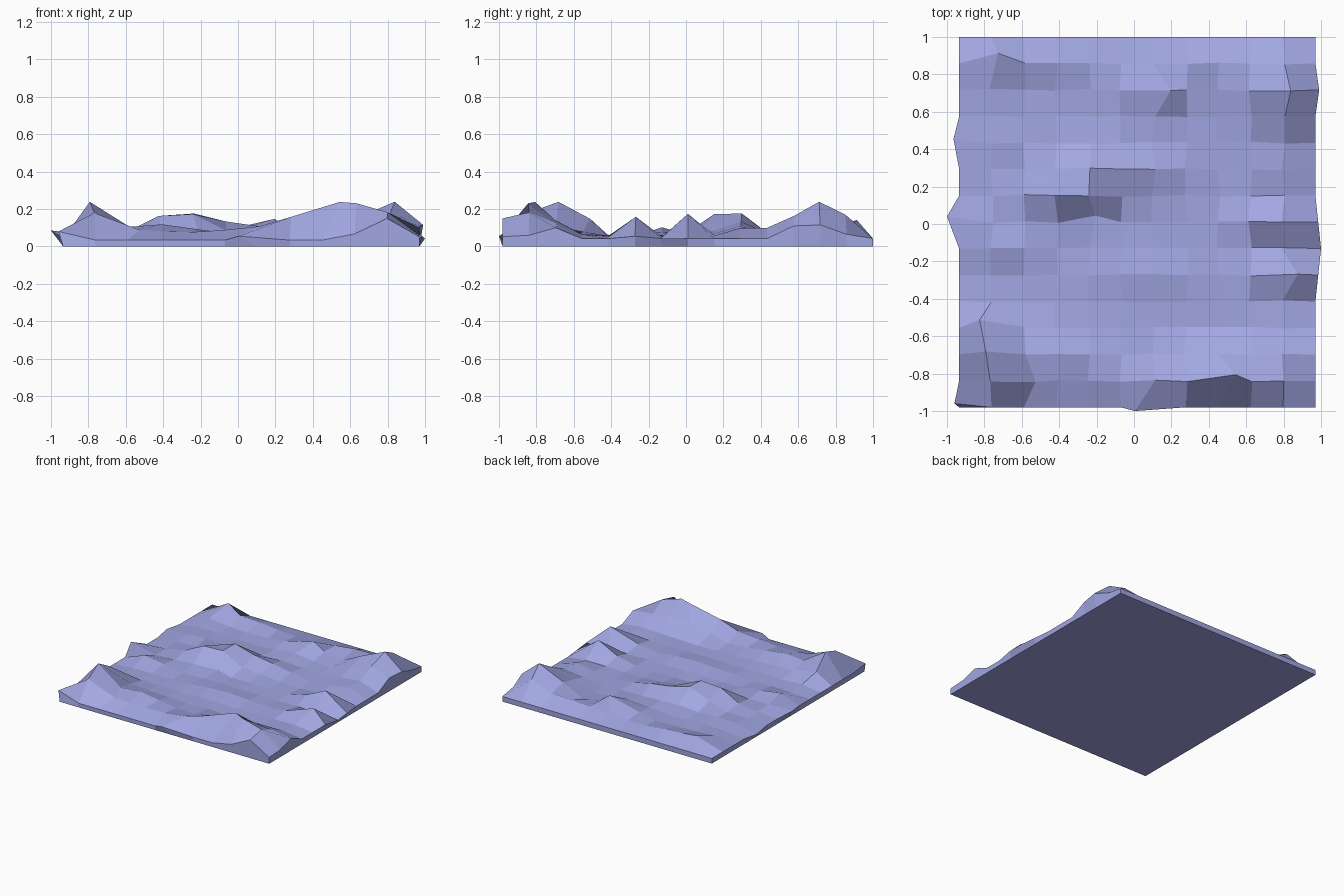
import bpy
import bmesh
import random

cube = bpy.data.objects.get("Cube")
if cube:
    bpy.data.objects.remove(cube, do_unlink=True)

random.seed(4)

# Grid layout of the ground
COLS, ROWS = 11, 14
LEFT, RIGHT = -0.935, 0.97
FRONT, BACK = -0.98, 1.0
FLOOR = 0.055

# Hills: column, row, summit height, reach in columns, reach in rows
HILLS = [
    (8, 1, .235, 2.4, 1.8), (9, 1, .23, 2.4, 2), (10, 1, .185, 2, 2.2),    # front right ridge
    (6, 1, .105, 1.5, 1),
    (1, 2, .235, 1.4, 2.1), (1, 1, .18, 1.2, 1),                         # front left peak
    (3, 2, .115, 3, 1.3), (2, 1, .09, 3, 1), (5, 1, .09, 3, 2),          # low front ridge
    (3, 8, .16, 1.4, 1.2), (4, 8, .17, 1.3, 1),                          # central hill
    (4, 9, .175, 2, 1.2), (5, 9, .135, 2.6, 1.3),
    (10, 7, .175, 1.4, 1), (10, 5, .155, 1.3, 1), (10, 9, .1, 1.3, 1.2),   # right side ridges
    (10, 12, .235, 2, 2.6), (6, 12, .145, 1.5, 1.5), (8, 13, .105, 3, 1.2),  # back hills
    (1, 13, .14, 2, 1.3), (3, 13, .09, 2, 1.2),
    (1, 6, .1, 2, 1), (2, 10, .075, 1.5, 1.5),                           # gentle swells
    (5, 5, .075, 2, 1.2), (6, 5, .08, 2, 1.2),
]

# Summits pushed off the regular grid
SHIFTS = {(8, 1): (.09, .03), (1, 2): (-.03, .02), (10, 12): (.05, 0),
          (1, 3): (-.06, .04), (6, 12): (.08, 0), (1, 13): (.04, .05),
          (10, 5): (.07, 0), (0, 7): (-.065, .03), (0, 10): (-.03, .02),
          (0, 0): (-.025, .02), (6, 0): (-.1, -.02), (2, 1): (.07, 0),
          (11, 6): (.03, 0), (11, 12): (.02, 0), (11, 7): (.015, 0),
          (11, 5): (.015, 0), (4, 7): (.04, .03)}

# Outer edge: a low lip, raised only where a hill runs into it
FRONT_LIP, LIP = .034, .042
RIM = {(0, 0): .08, (0, 7): .085, (6, 0): .055, (9, 0): .067, (10, 0): .15,
       (11, 0): .052, (11, 1): .06, (11, 2): .1, (11, 5): .055,
       (11, 11): .11, (11, 12): .115, (11, 13): .065}


def height(i, j):
    """Lip on the outer edge, otherwise the highest of the faceted hills."""
    if i in (0, COLS) or j in (0, ROWS):
        return RIM.get((i, j), LIP if j else FRONT_LIP)
    z = FLOOR
    for ci, cj, top, ri, rj in HILLS:
        fall = max(0, 1 - abs(i - ci) / ri) * max(0, 1 - abs(j - cj) / rj)
        z = max(z, FLOOR + (top - FLOOR) * fall)
    return z


# Flat sheet, with an outline extruded for the sides and closed underneath
bm = bmesh.new()
bmesh.ops.create_grid(bm, x_segments=COLS, y_segments=ROWS, size=1)
top_verts = set(bm.verts)
rim_edges = [e for e in bm.edges if e.is_boundary]
result = bmesh.ops.extrude_edge_only(bm, edges=rim_edges)
under = [g for g in result["geom"] if isinstance(g, bmesh.types.BMEdge)]
bmesh.ops.holes_fill(bm, edges=[e for e in under if e.is_boundary], sides=0)

# Fit to the footprint and raise the ground
for v in bm.verts:
    i = round((v.co.x + 1) / 2 * COLS)
    j = round((v.co.y + 1) / 2 * ROWS)
    v.co.x = LEFT + (RIGHT - LEFT) * i / COLS
    v.co.y = FRONT + (BACK - FRONT) * j / ROWS
    v.co.z = 0
    if v not in top_verts:
        continue
    dx, dy = SHIFTS.get((i, j), (0, 0))
    v.co.x += dx
    v.co.y += dy
    v.co.z = height(i, j)
    if 0 < i < COLS and 0 < j < ROWS:
        v.co.x += random.uniform(-.012, .012)
        v.co.y += random.uniform(-.006, .006)
        v.co.z += random.uniform(-.004, .004)

bmesh.ops.recalc_face_normals(bm, faces=bm.faces[:])
for f in bm.faces:
    f.smooth = False

mesh = bpy.data.meshes.new("terrain")
bm.to_mesh(mesh)
bm.free()
terrain = bpy.data.objects.new("terrain", mesh)
bpy.context.collection.objects.link(terrain)

# Periwinkle colour
color = (.36, .385, .76, 1)
mat = bpy.data.materials.new("periwinkle")
mat.use_nodes = True
mat.diffuse_color = color
mat.node_tree.nodes["Principled BSDF"].inputs["Base Color"].default_value = color
mesh.materials.append(mat)
